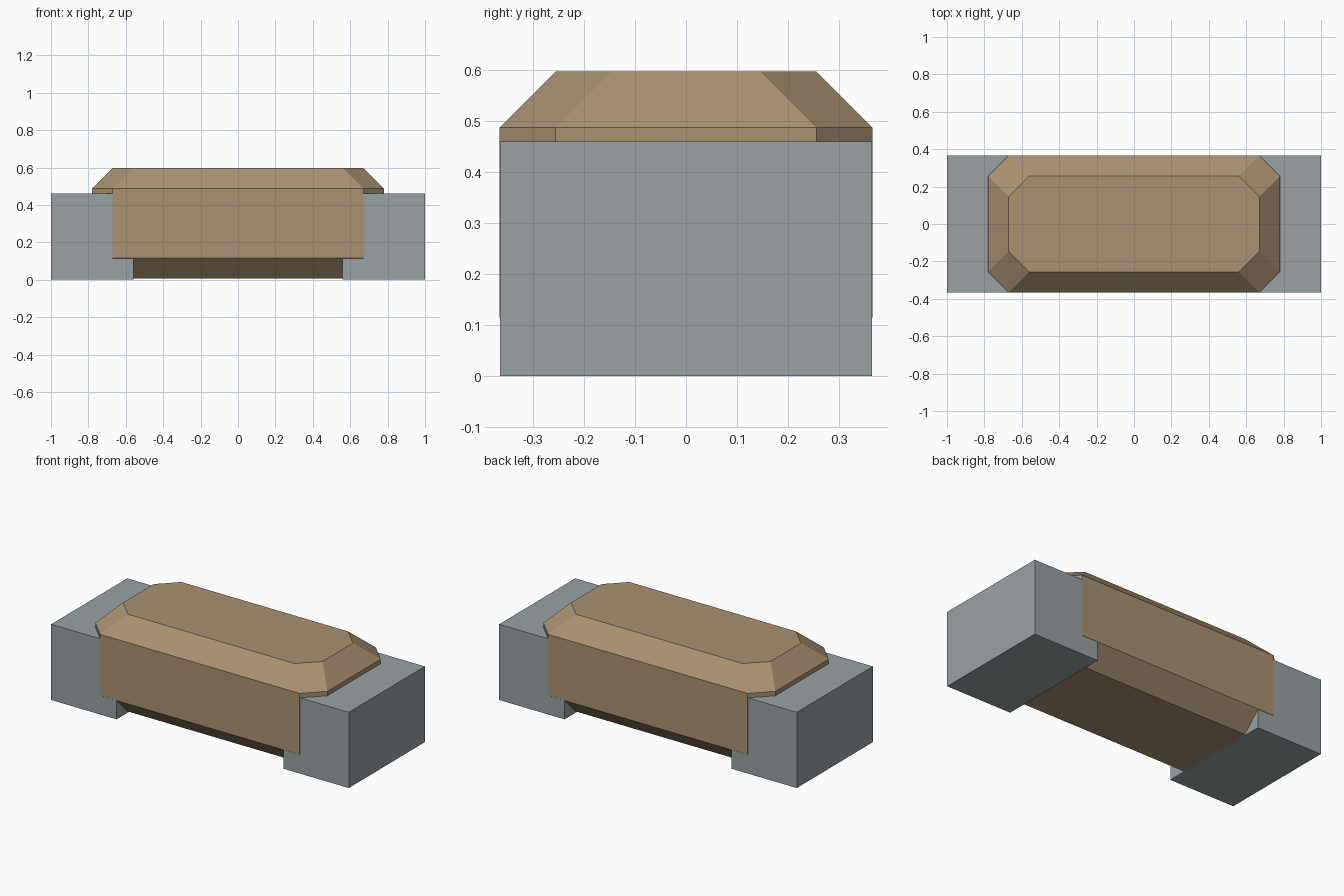
import bpy
import bmesh

cube = bpy.data.objects.get("Cube")
if cube:
    bpy.data.objects.remove(cube, do_unlink=True)


def material(name, rgb):
    mat = bpy.data.materials.new(name)
    mat.use_nodes = True
    colour = (*rgb, 1.0)
    mat.diffuse_color = colour
    mat.node_tree.nodes["Principled BSDF"].inputs["Base Color"].default_value = colour
    return mat


def add_object(name, bm, mat):
    bmesh.ops.recalc_face_normals(bm, faces=bm.faces)
    mesh = bpy.data.meshes.new(name)
    bm.to_mesh(mesh)
    bm.free()
    mesh.materials.append(mat)
    obj = bpy.data.objects.new(name, mesh)
    bpy.context.collection.objects.link(obj)
    return obj


tan = material("ceramic tan", (0.40, 0.285, 0.168))
grey = material("metal grey", (0.32, 0.36, 0.375))

CUT = 0.11         # chamfer size on every body edge
HALF_DEPTH = 0.366


def octagon(hx, hy):
    """Rectangle outline with its four corners cut off."""
    quarter = [(hx, hy - CUT), (hx - CUT, hy)]
    right = quarter + [(-x, y) for x, y in reversed(quarter)]
    return right + [(-x, -y) for x, y in right]


# Chamfered body: octagonal rings stacked from bottom to top
bm = bmesh.new()
rings = []
for z, inset in ((0.006, CUT), (0.115, 0), (0.487, 0), (0.597, CUT)):
    outline = octagon(0.78 - inset, HALF_DEPTH - inset)
    rings.append([bm.verts.new((x, y, z)) for x, y in outline])
for low, high in zip(rings, rings[1:]):
    for i in range(len(low)):
        j = (i + 1) % len(low)
        bm.faces.new((low[i], low[j], high[j], high[i]))
bm.faces.new(rings[0])
bm.faces.new(rings[-1])
add_object("body", bm, tan)

# Box terminals at both ends
for side, name in ((1, "left_terminal"), (-1, "right_terminal")):
    bm = bmesh.new()
    bmesh.ops.create_cube(bm, size=1)
    bmesh.ops.scale(bm, vec=(0.44, 0.73, 0.46), verts=bm.verts)
    bmesh.ops.translate(bm, vec=(side * 0.78, 0, 0.23), verts=bm.verts)
    add_object(name, bm, grey)
